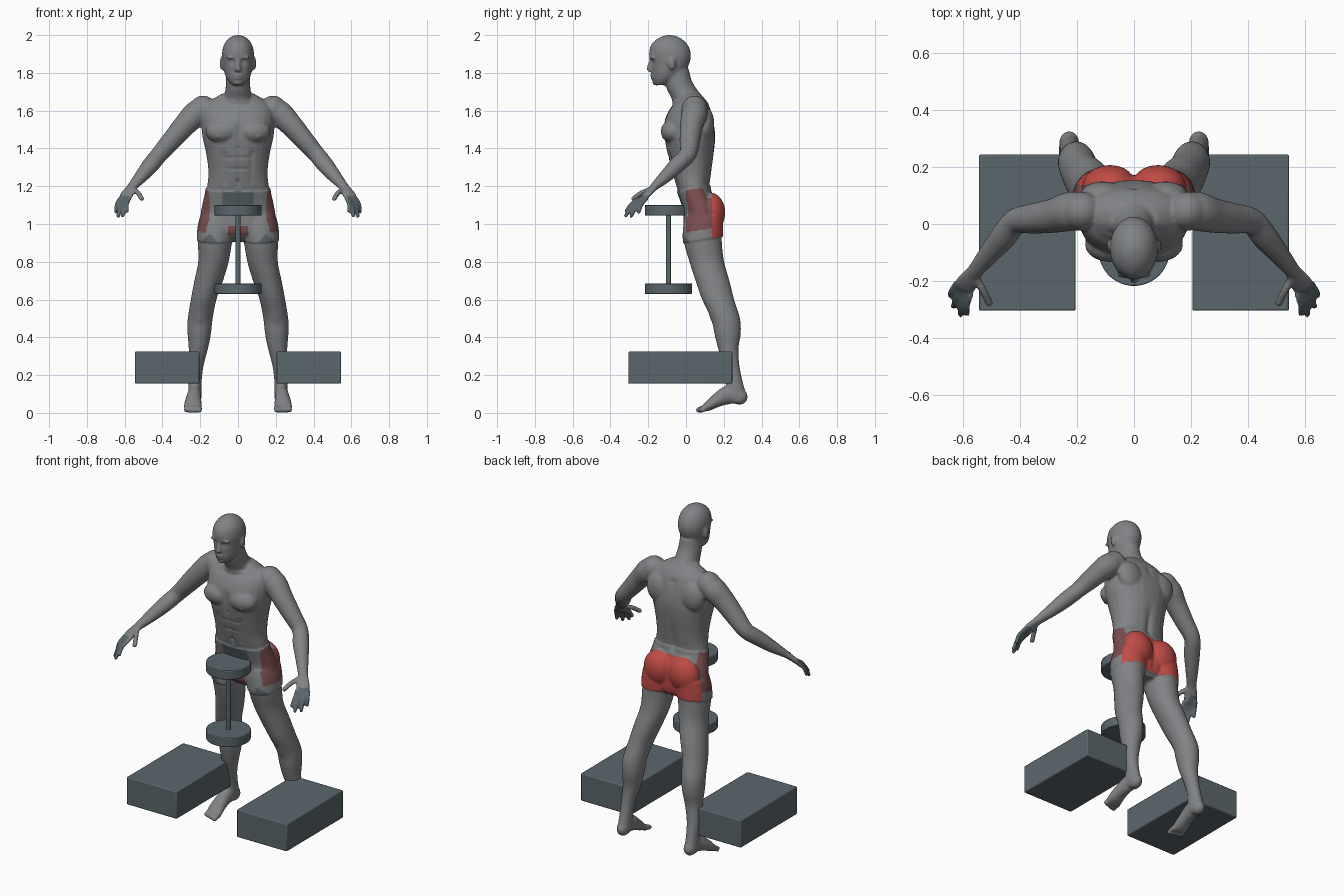
import bpy, bmesh, math
from mathutils import Vector, Matrix

default = bpy.data.objects.get("Cube")
if default:
    bpy.data.objects.remove(default)


def material(name, color):
    mat = bpy.data.materials.new(name)
    mat.use_nodes = True
    mat.diffuse_color = (*color, 1)
    bsdf = next(n for n in mat.node_tree.nodes if n.type == "BSDF_PRINCIPLED")
    bsdf.inputs["Base Color"].default_value = (*color, 1)
    return mat


skin = material("grey skin", (.22, .225, .235))
maroon = material("dull red", (.2, .075, .08))
red = material("bright red", (.52, .07, .06))
slate = material("dark slate", (.105, .135, .15))


def smooth_rows(rows, steps=4):
    """Catmull-Rom interpolation between rows of numbers."""
    last, out = len(rows) - 1, []
    for i in range(last):
        p0, p1, p2, p3 = rows[max(i - 1, 0)], rows[i], rows[i + 1], rows[min(i + 2, last)]
        for k in range(steps):
            t = k / steps
            out.append([b + t * ((c - a) + t * ((2 * a - 5 * b + 4 * c - d)
                        + t * (3 * b - a - 3 * c + d))) / 2
                        for a, b, c, d in zip(p0, p1, p2, p3)])
    return out + [list(rows[-1])]


def tube(bm, rows, side=None, power=1.0, mirror=1, n=24):
    """Loft ellipses (x, y, z, a, b): level ones, or square to the path if side is given."""
    rows = smooth_rows(rows)
    rings = []
    for i, (x, y, z, a, b) in enumerate(rows):
        u, v = Vector((1, 0, 0)), Vector((0, 1, 0))
        if side:
            along = Vector(rows[min(i + 1, len(rows) - 1)][:3]) - Vector(rows[max(i - 1, 0)][:3])
            along.normalize()
            u = Vector(side)
            u = (u - along * u.dot(along)).normalized()
            v = along.cross(u)
        ring = []
        for k in range(n):
            c, s = math.cos(math.tau * k / n), math.sin(math.tau * k / n)
            c, s = (math.copysign(abs(w) ** power, w) for w in (c, s))
            p = Vector((x, y, z)) + u * a * c + v * b * s
            ring.append(bm.verts.new((p.x * mirror, p.y, p.z)))
        rings.append(ring)
    for low, high in zip(rings, rings[1:]):
        for k in range(n):
            j = (k + 1) % n
            bm.faces.new((low[k], low[j], high[j], high[k]))
    bm.faces.new(rings[0][::-1])
    bm.faces.new(rings[-1])


def blob(bm, center, radii, mirror=1):
    place = Matrix.Translation((center[0] * mirror, *center[1:])) @ Matrix.Diagonal((*radii, 1))
    bmesh.ops.create_uvsphere(bm, u_segments=20, v_segments=12, radius=1, matrix=place)


def digit(bm, points, r, mirror):
    tube(bm, [(*p, r, r) for p in points], side=(1, .4, 0), mirror=mirror, n=10)
    blob(bm, points[-1], (r, r, r), mirror)


def profile(rows):
    """Rows of height, front, back and half width become level ellipses."""
    return [(0, (f + b) / 2, z, w, (b - f) / 2) for z, f, b, w in rows]


bm = bmesh.new()

# Torso, neck and head
tube(bm, profile([
    (.91, .05, .14, .07), (.95, .0, .165, .17), (1.0, -.008, .17, .195), (1.08, -.012, .165, .188),
    (1.18, -.045, .128, .167), (1.27, -.072, .135, .157), (1.37, -.098, .148, .168),
    (1.46, -.115, .155, .188), (1.54, -.115, .147, .193), (1.61, -.085, .13, .185),
    (1.65, -.05, .11, .15), (1.69, -.03, .075, .085)]), power=.9)
tube(bm, profile([
    (1.6, -.07, .12, .09), (1.66, -.075, .1, .078), (1.71, -.1, .06, .067),
    (1.76, -.115, .03, .064), (1.82, -.12, .015, .06)]))
tube(bm, profile([
    (1.735, -.165, -.1, .03), (1.765, -.178, -.05, .057), (1.8, -.182, -.01, .072),
    (1.85, -.187, .018, .081), (1.9, -.196, .026, .085), (1.95, -.184, .008, .074),
    (1.985, -.145, -.03, .046), (2.0, -.1, -.075, .012)]))
tube(bm, [(0, -.182, 1.872, .01, .01), (0, -.19, 1.84, .012, .014),
          (0, -.193, 1.815, .018, .016), (0, -.185, 1.805, .012, .008)], n=12)
blob(bm, (0, -.178, 1.787), (.026, .013, .007))
blob(bm, (0, -.178, 1.774), (.022, .012, .007))
blob(bm, (0, -.157, 1.75), (.026, .022, .017))

for m in (1, -1):
    # Ears, chest, shoulders and hips
    blob(bm, (.087, -.075, 1.85), (.01, .02, .034), m)
    blob(bm, (.035, -.178, 1.88), (.028, .014, .008), m)
    blob(bm, (.085, -.072, 1.49), (.088, .062, .062), m)
    blob(bm, (.185, .045, 1.605), (.073, .07, .075), m)
    blob(bm, (.11, .1, 1.53), (.08, .05, .09), m)
    blob(bm, (.085, .13, 1.06), (.092, .072, .1), m)

    # Arm
    tube(bm, [(.16, .045, 1.62, .06, .06), (.22, .045, 1.585, .068, .07), (.28, .03, 1.525, .06, .062),
              (.35, .02, 1.445, .052, .055), (.415, .01, 1.37, .045, .046),
              (.46, -.045, 1.315, .046, .043), (.51, -.105, 1.255, .037, .035),
              (.558, -.165, 1.2, .028, .022), (.565, -.175, 1.19, .028, .02)],
         side=(1, .4, 0), mirror=m)

    # Hand
    tube(bm, [(.553, -.155, 1.21, .026, .02), (.572, -.185, 1.18, .033, .018),
              (.59, -.21, 1.153, .039, .016), (.602, -.235, 1.125, .036, .012)],
         side=(.8, .5, .1), mirror=m)
    knuckles = [(.574, -.245, 1.135), (.592, -.238, 1.13), (.609, -.225, 1.13), (.624, -.207, 1.135)]
    tips = [(.588, -.315, 1.07), (.61, -.318, 1.045), (.634, -.29, 1.042), (.646, -.25, 1.065)]
    for base, tip in zip(knuckles, tips):
        middle = (Vector(base) + Vector(tip)) / 2 + Vector((.006, -.006, .006))
        digit(bm, [base, tuple(middle), tip], .0115, m)
    digit(bm, [(.558, -.185, 1.185), (.53, -.235, 1.165), (.51, -.277, 1.135)], .014, m)

    # Leg
    tube(bm, [(.11, .095, 1.04, .085, .095), (.113, .09, .98, .096, .1), (.122, .09, .9, .09, .1),
              (.13, .11, .8, .081, .092), (.155, .14, .7, .076, .09), (.182, .17, .6, .068, .085),
              (.2, .21, .5, .066, .076), (.205, .22, .42, .062, .07), (.21, .224, .34, .051, .054),
              (.222, .24, .25, .04, .043), (.227, .255, .17, .035, .044),
              (.228, .264, .09, .036, .056), (.228, .275, .055, .028, .04)], mirror=m)

    # Foot and toes
    blob(bm, (.228, .283, .085), (.036, .044, .042), m)
    tube(bm, [(.228, .29, .075, .032, .028), (.23, .23, .095, .036, .05), (.236, .17, .07, .042, .038),
              (.239, .12, .037, .048, .026), (.239, .09, .021, .046, .016)],
         side=(1, 0, 0), mirror=m)
    for k in range(5):
        x, r = .204 + k * .018, .015 - k * .0012
        digit(bm, [(x, .11, .024), (x, .08, .022), (x + .001, .066 + k * .006, r)], r, m)

bmesh.ops.recalc_face_normals(bm, faces=bm.faces)
mesh = bpy.data.meshes.new("body")
bm.to_mesh(mesh)
bm.free()
body = bpy.data.objects.new("body", mesh)
bpy.context.collection.objects.link(body)

# Fuse the parts into one skin and soften the joins
fuse = body.modifiers.new("fuse", "REMESH")
fuse.mode = "VOXEL"
fuse.voxel_size = .007
soften = body.modifiers.new("soften", "SMOOTH")
soften.factor = .5
soften.iterations = 5
graph = bpy.context.evaluated_depsgraph_get()
mesh = bpy.data.meshes.new_from_object(body.evaluated_get(graph))
body.modifiers.clear()
body.data = mesh
mesh.name = "body skin"

# Brush strokes: start, end, radius, depth along the normal; each is mirrored
strokes = [
    ((.034, -.185, 1.858), (.036, -.185, 1.858), .015, -.011),
    ((.034, -.178, 1.857), (.036, -.178, 1.857), .007, .005),
    ((0, -.19, 1.78), (.022, -.18, 1.78), .004, -.003),
    ((0, -.13, 1.55), (0, -.1, 1.41), .012, -.008),
    ((0, -.1, 1.4), (0, -.05, 1.2), .01, -.006),
    ((.075, -.09, 1.37), (.07, -.06, 1.22), .014, -.005),
    ((0, -.1, 1.35), (.07, -.09, 1.35), .008, -.004),
    ((0, -.08, 1.29), (.07, -.08, 1.29), .008, -.004),
    ((0, -.06, 1.225), (0, -.06, 1.22), .009, -.008),
    ((.11, -.125, 1.46), (.11, -.125, 1.46), .008, .006),
    ((0, .12, 1.6), (0, .13, 1.2), .018, -.012),
    ((0, .19, 1.13), (0, .18, .95), .014, -.014),
    ((.02, -.06, 1.645), (.15, -.03, 1.66), .01, .005),
    ((.2, .14, .52), (.2, .14, .5), .025, .005),
]


def shorts_height(p):
    return p.z - .17 * p.y if abs(p.x) < .3 else 0


moves = []
for vert in mesh.vertices:
    p = Vector((abs(vert.co.x), vert.co.y, vert.co.z))
    push = .006 if .9 < shorts_height(p) < 1.18 else 0
    for start, end, radius, depth in strokes:
        a, d = Vector(start), Vector(end) - Vector(start)
        t = min(max((p - a).dot(d) / d.length_squared, 0), 1) if d.length else 0
        gap = (p - a - d * t).length / radius
        if gap < 3:
            push += depth * math.exp(-gap * gap)
    moves.append(vert.normal * push)
for vert, move in zip(mesh.vertices, moves):
    vert.co += move

# Shorts and finger colours
mesh.materials.clear()
for mat in (skin, maroon, red, slate):
    mesh.materials.append(mat)


def paint(p):
    x, h = abs(p.x), shorts_height(p)
    if x > .58 and p.z < 1.15:
        return 3
    if not .9 < h < 1.18:
        return 0
    if p.y > .14:
        return 2
    if x > .15 and p.y > .0 and h > .955:
        return 1
    if x < .055 and .94 < p.z < .99:
        return 1
    if p.y < .06:
        if x < .085 and h > 1.1:
            return 3
        if abs(x - .15) < (.95 - h) and h < .95:
            return 3
    return 0


for face in mesh.polygons:
    face.use_smooth = True
    face.material_index = paint(face.center)


def finish(name, bevel):
    obj = bpy.context.object
    obj.name = name
    obj.data.materials.append(slate)
    bpy.ops.object.transform_apply(location=False, rotation=False, scale=True)
    mod = obj.modifiers.new("rounded edges", "BEVEL")
    mod.width = bevel
    mod.segments = 2
    bpy.ops.object.shade_smooth_by_angle()


# Side blocks
for m, name in ((1, "left_block"), (-1, "right_block")):
    bpy.ops.mesh.primitive_cube_add(size=1, location=(m * .375, -.03, .24))
    bpy.context.object.scale = (.34, .55, .17)
    finish(name, .006)

# Two discs joined by a rod
for name, z, radius, depth in (("upper_disc", 1.073, .125, .056), ("lower_disc", .658, .125, .056),
                               ("rod", .865, .014, .38)):
    bpy.ops.mesh.primitive_cylinder_add(vertices=48, radius=radius, depth=depth, location=(0, -.093, z))
    finish(name, .004)
